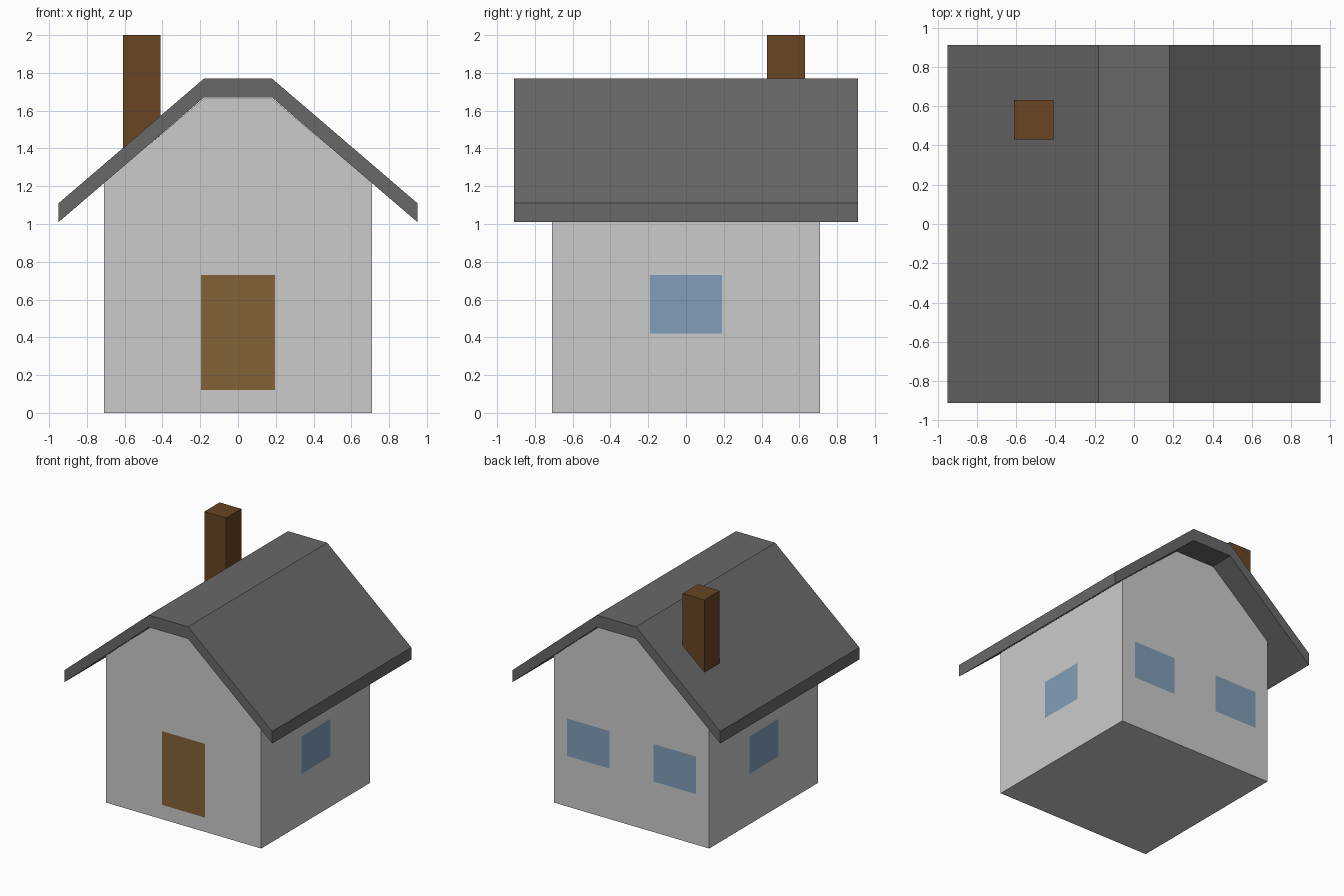
import bpy
from math import pi
from mathutils import Matrix, Vector

if "Cube" in bpy.data.objects:
    bpy.data.objects.remove(bpy.data.objects["Cube"])


def material(name, rgb):
    mat = bpy.data.materials.new(name)
    mat.diffuse_color = (*rgb, 1)
    mat.use_nodes = True
    mat.node_tree.nodes["Principled BSDF"].inputs["Base Color"].default_value = mat.diffuse_color
    return mat


roof_grey = material("roof_grey", (0.14, 0.14, 0.14))
door_brown = material("door_brown", (0.23, 0.127, 0.036))
brick_brown = material("brick_brown", (0.144, 0.06, 0.017))
glass_blue = material("glass_blue", (0.22, 0.34, 0.48))


def add_mesh(name, verts, faces, mat=None):
    mesh = bpy.data.meshes.new(name)
    mesh.from_pydata(verts, [], faces)
    if mat:
        mesh.materials.append(mat)
    obj = bpy.data.objects.new(name, mesh)
    bpy.context.collection.objects.link(obj)
    return obj


def prism(name, half_profile, depth, mat=None):
    """Mirror the right half of an xz outline and extrude it along y.
    The half outline runs anticlockwise as seen from the front."""
    left = [(-x, z) for x, z in reversed(half_profile)]
    outline = half_profile + left
    n = len(outline)
    verts = [(x, y, z) for y in (-depth, depth) for x, z in outline]
    faces = [tuple(range(n)), tuple(range(2 * n - 1, n - 1, -1))]
    for i in range(n):
        j = (i + 1) % n
        faces.append((j, i, i + n, j + n))
    return add_mesh(name, verts, faces, mat)


def panel(name, turn, u0, u1, z0, z1, mat):
    """Flat panel on a wall; turn 0 is the front, then anticlockwise from above."""
    y = -WALL - 0.003
    spin = Matrix.Rotation(turn, 3, 'Z')
    corners = [(u0, y, z0), (u1, y, z0), (u1, y, z1), (u0, y, z1)]
    return add_mesh(name, [spin @ Vector(c) for c in corners], [(0, 1, 2, 3)], mat)


WALL = 0.71

# House body with clipped gables
prism("walls", [(WALL, 0), (WALL, 1.22), (0.18, 1.665)], WALL)

# Overhanging roof slab with a flat ridge
prism("roof", [(0.18, 1.67), (0.95, 1.01), (0.95, 1.11), (0.18, 1.77)], 0.91, roof_grey)

# Chimney rising from the left slope
bpy.ops.mesh.primitive_cube_add(size=1)
chimney = bpy.context.object
chimney.name = "chimney"
chimney.location = (-0.51, 0.53, 1.67)
chimney.scale = (0.2, 0.2, 0.66)
chimney.data.materials.append(brick_brown)

# Door on the front wall
panel("door", 0, -0.195, 0.195, 0.12, 0.73, door_brown)

# One window on each side, two on the back
for name, turn, u0, u1 in (("right_window", pi / 2, -0.19, 0.19),
                           ("left_window", -pi / 2, -0.19, 0.19),
                           ("back_window_a", pi, -0.59, -0.2),
                           ("back_window_b", pi, 0.2, 0.59)):
    panel(name, turn, u0, u1, 0.42, 0.73, glass_blue)
